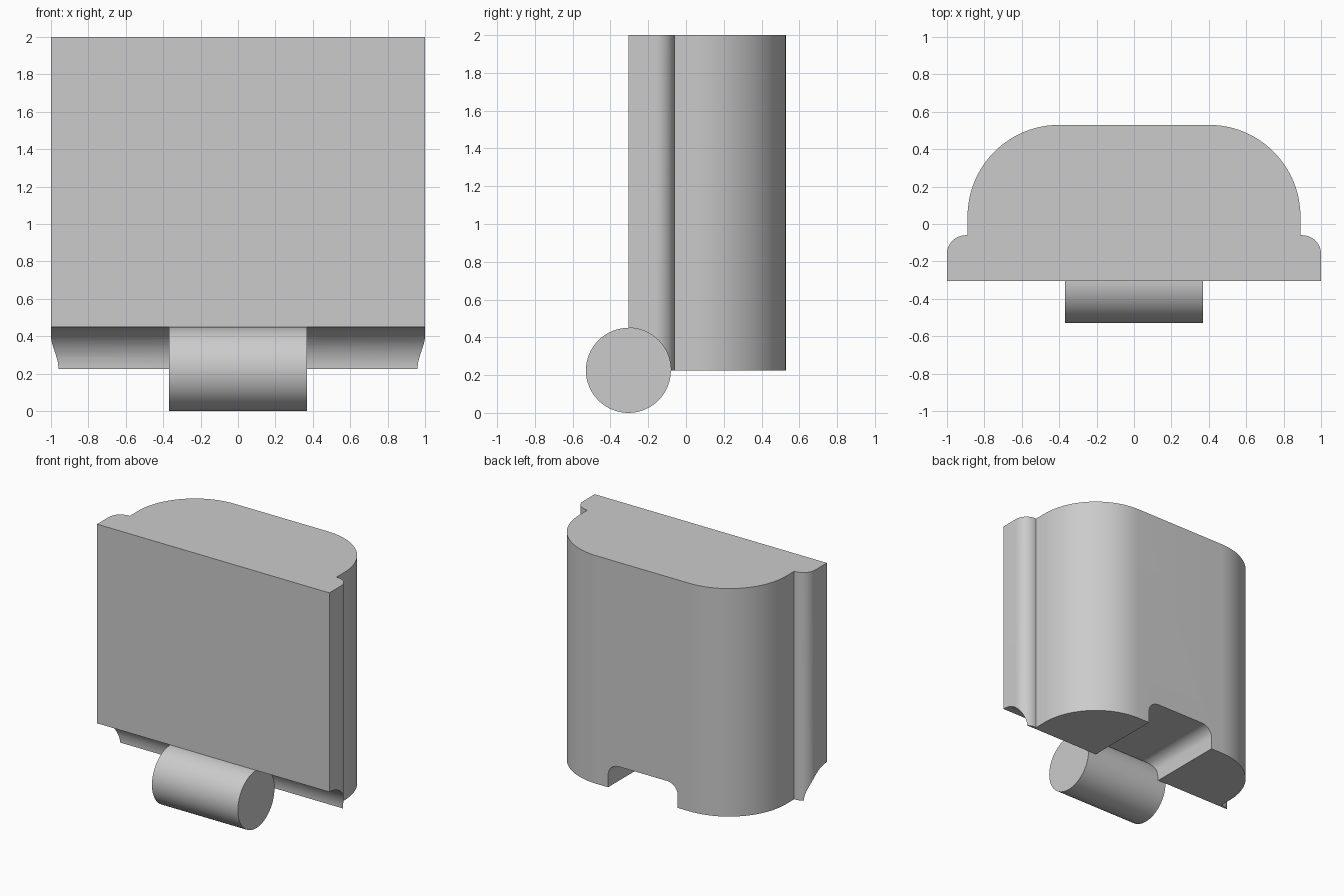
import bpy, bmesh
from math import sin, cos, pi
from mathutils import Matrix

cube = bpy.data.objects.get("Cube")
if cube:
    bpy.data.objects.remove(cube, do_unlink=True)

grey = bpy.data.materials.new("plain grey")
grey.use_nodes = True
colour = (0.6, 0.6, 0.6, 1)
grey.diffuse_color = colour
grey.node_tree.nodes["Principled BSDF"].inputs["Base Color"].default_value = colour

HINGE_R, HINGE_Y = 0.225, -0.305
BACK = 0.53


def arc(cx, cy, r, steps):
    """Quarter circle from the +x side round to the +y side."""
    return [(cx + r * cos(pi / 2 * i / steps), cy + r * sin(pi / 2 * i / steps))
            for i in range(steps + 1)]


def mirrored(half):
    return half + [(-x, y) for x, y in reversed(half)]


def make(name, bm):
    bmesh.ops.recalc_face_normals(bm, faces=bm.faces)
    mesh = bpy.data.meshes.new(name)
    bm.to_mesh(mesh)
    bm.free()
    mesh.materials.append(grey)
    obj = bpy.data.objects.new(name, mesh)
    bpy.context.collection.objects.link(obj)
    return obj


def prism(name, points, low, high, along_y=False):
    """Extrude a closed outline along z, or along y for an x-z outline."""
    bm = bmesh.new()
    place = (lambda a, b: (a, low, b)) if along_y else (lambda a, b: (a, b, low))
    face = bm.faces.new([bm.verts.new(place(a, b)) for a, b in points])
    new = bmesh.ops.extrude_face_region(bm, geom=[face])["geom"]
    move = (0, high - low, 0) if along_y else (0, 0, high - low)
    bmesh.ops.translate(bm, vec=move, verts=[v for v in new if isinstance(v, bmesh.types.BMVert)])
    return make(name, bm)


def roller(name, length):
    """Cylinder lying along x on the hinge axis."""
    bm = bmesh.new()
    bmesh.ops.create_cone(bm, cap_ends=True, segments=64, radius1=HINGE_R, radius2=HINGE_R,
                          depth=length, matrix=Matrix.Translation((0, HINGE_Y, HINGE_R))
                          @ Matrix.Rotation(pi / 2, 4, "Y"))
    return make(name, bm)


def select(obj):
    bpy.ops.object.select_all(action="DESELECT")
    obj.select_set(True)
    bpy.context.view_layer.objects.active = obj


def cut(target, cutter):
    cutter.hide_render = True
    mod = target.modifiers.new("cut", "BOOLEAN")
    mod.operation, mod.solver, mod.object = "DIFFERENCE", "EXACT", cutter
    select(target)
    bpy.ops.object.modifier_apply(modifier=mod.name)
    bpy.data.objects.remove(cutter, do_unlink=True)


# Body: rounded back with a small quarter-round flange on each side
half = [(1, HINGE_Y)] + arc(0.90, -0.16, 0.10, 12) + [(0.89, -0.06)] + arc(0.40, 0.04, 0.49, 24)
body = prism("body", mirrored(half), HINGE_R, 2)

# Concave channel under the front edge, and round-cornered slot to the back
cut(body, roller("channel_cutter", 2.4))
slot = mirrored([(0.30, 0.1)] + arc(0.21, 0.32, 0.09, 8))
cut(body, prism("slot_cutter", slot, HINGE_Y + 0.1, BACK + 0.1, along_y=True))

# Hinge barrel
barrel = roller("hinge_barrel", 0.74)

for obj in (body, barrel):
    select(obj)
    bpy.ops.object.shade_smooth_by_angle(angle=pi / 6)
